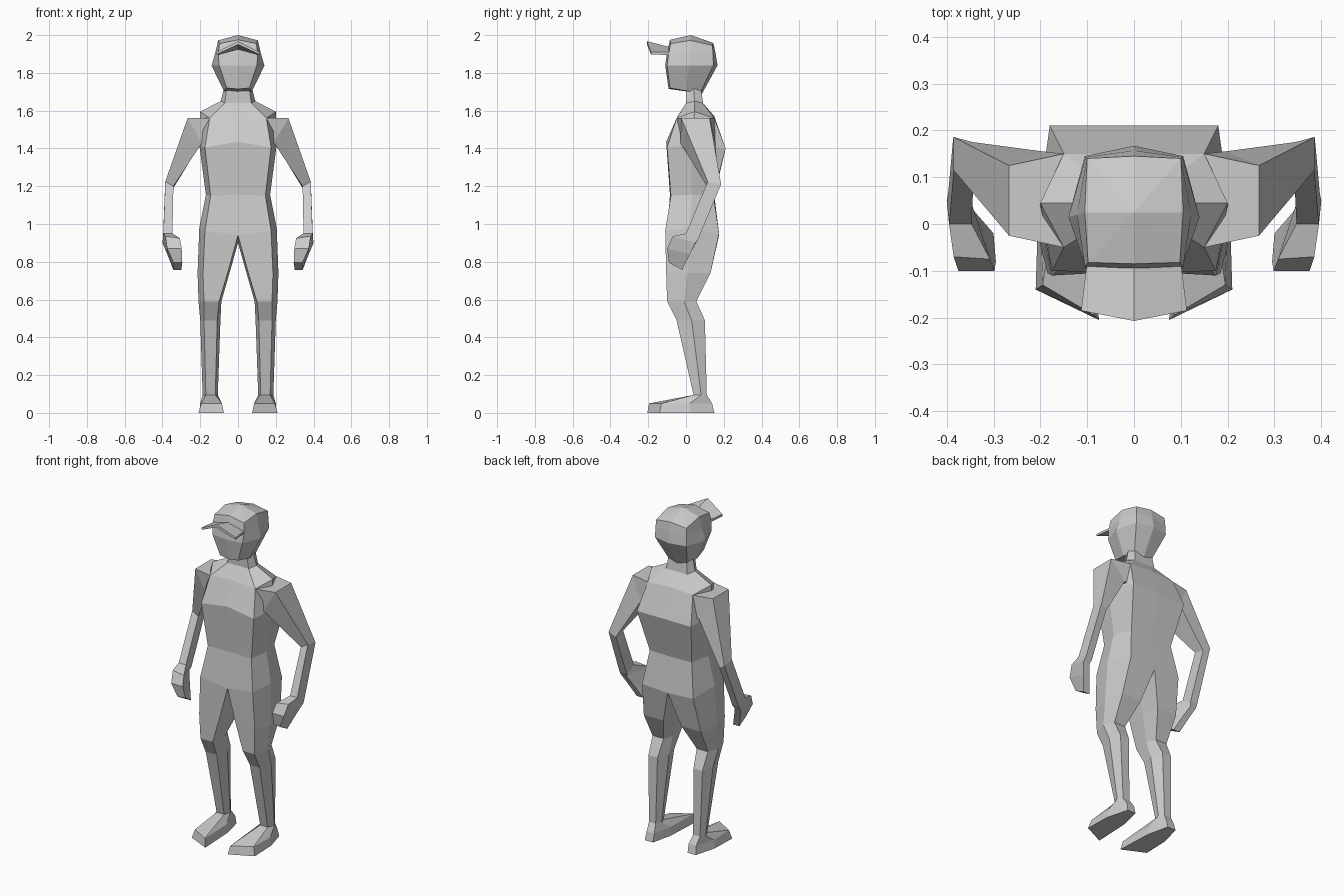
import bpy, bmesh


def loft(bm, rings, closed=False, cap_start=False, cap_end=False):
    """Skin a list of cross-sections with flat quads."""
    vs = [[bm.verts.new(p) for p in r] for r in rings]
    n = len(rings[0])
    for a, b in zip(vs, vs[1:]):
        for i in range(n if closed else n - 1):
            j = (i + 1) % n
            bm.faces.new((a[i], a[j], b[j], b[i]))
    if cap_start:
        bm.faces.new(vs[0])
    if cap_end:
        bm.faces.new(vs[-1])


def finish(name, bm):
    """Mirror the right half across x, weld, and make the object."""
    geom = bm.verts[:] + bm.edges[:] + bm.faces[:]
    dup = bmesh.ops.duplicate(bm, geom=geom)["geom"]
    for v in dup:
        if isinstance(v, bmesh.types.BMVert):
            v.co.x = -v.co.x
    bmesh.ops.remove_doubles(bm, verts=bm.verts[:], dist=0.0005)
    bmesh.ops.recalc_face_normals(bm, faces=bm.faces[:])
    me = bpy.data.meshes.new(name)
    bm.to_mesh(me)
    bm.free()
    ob = bpy.data.objects.new(name, me)
    bpy.context.collection.objects.link(ob)
    return ob


def level(z, *pts):
    return [(x, y, z) for x, y in pts]


# Body: half torso sections run front centre -> side -> back centre
hip = [(0, -.10, .94), (.175, -.11, .965), (.205, .02, .98), (.17, .175, .95), (0, .175, .94)]
torso = [
    hip,
    [(0, -.085, 1.155), (.145, -.08, 1.15), (.17, .03, 1.155), (.14, .145, 1.15), (0, .15, 1.15)],
    [(0, -.105, 1.435), (.175, -.10, 1.405), (.205, .03, 1.42), (.18, .21, 1.40), (0, .21, 1.40)],
    [(0, -.045, 1.57), (.15, -.05, 1.56), (.20, .045, 1.595), (.15, .15, 1.56), (0, .15, 1.57)],
    [(0, 0, 1.64), (.07, 0, 1.64), (.092, .045, 1.65), (.07, .09, 1.64), (0, .09, 1.64)],
    [(0, 0, 1.715), (.06, 0, 1.715), (.075, .04, 1.715), (.06, .08, 1.715), (0, .08, 1.715)],
]
# Legs and shoes share the hip section, plus one crotch point
leg = [
    hip + [(0, .04, .90)],
    level(.74, (.055, -.10), (.185, -.105), (.214, .01), (.19, .13), (.06, .13), (.045, .02)),
    level(.59, (.10, -.098), (.18, -.10), (.209, -.01), (.185, .055), (.11, .055), (.088, 0)),
    level(.49, (.11, -.045), (.18, -.05), (.20, .03), (.18, .10), (.12, .10), (.093, .03)),
    level(.095, (.12, .04), (.17, .04), (.187, .08), (.17, .11), (.125, .11), (.107, .08)),
    level(.05, (.085, -.195), (.195, -.13), (.20, .02), (.165, .138), (.115, .138), (.09, .02)),
    level(0, (.075, -.205), (.21, -.14), (.205, .02), (.17, .15), (.115, .15), (.085, .02)),
]
bm = bmesh.new()
loft(bm, torso)
loft(bm, leg, closed=True, cap_end=True)
finish("body", bm)

# Arms and hands: front-outer, back-outer, back-inner, front-inner
arm = [
    [(.15, -.05, 1.56), (.15, .15, 1.56), (.15, .15, 1.42), (.15, -.03, 1.42)],
    [(.267, -.025, 1.56), (.267, .125, 1.56), (.195, .155, 1.43), (.19, -.03, 1.43)],
    [(.385, .115, 1.225), (.386, .186, 1.21), (.345, .175, 1.185), (.342, .11, 1.20)],
    [(.395, 0, .95), (.397, .065, .92), (.352, .06, .915), (.347, 0, .95)],
    [(.385, -.07, .935), (.40, .05, .90), (.36, .05, .895), (.308, -.075, .925)],
    [(.375, -.10, .87), (.375, .02, .84), (.335, .02, .84), (.298, -.10, .87)],
    [(.34, -.09, .795), (.342, -.02, .757), (.30, -.02, .757), (.295, -.08, .795)],
]
bm = bmesh.new()
loft(bm, arm, closed=True, cap_start=True, cap_end=True)
finish("arms", bm)

# Head with the cap crown
crown = (0, .025, 2.0)
head = [
    [(0, -.092, 1.715), (.06, -.085, 1.72), (.075, 0, 1.705), (.06, .075, 1.695), (0, .085, 1.69)],
    [(0, -.11, 1.84), (.10, -.10, 1.84), (.14, .015, 1.838), (.105, .145, 1.84), (0, .167, 1.84)],
    [(0, -.10, 1.91), (.105, -.092, 1.90), (.122, .02, 1.90), (.103, .143, 1.90), (0, .157, 1.90)],
    [(0, -.085, 1.975), (.098, -.082, 1.955), (.105, .025, 1.972), (.10, .14, 1.945), (0, .145, 1.958)],
]
bm = bmesh.new()
loft(bm, head, cap_start=True)
top = [bm.verts.new(p) for p in head[-1]]
tip = bm.verts.new(crown)
for a, b in zip(top, top[1:]):
    bm.faces.new((a, b, tip))
finish("head", bm)

# Cap brim: upturned, peaked in the middle
bm = bmesh.new()
brim = [
    [(0, -.08, 1.935), (.10, -.08, 1.91), (.10, -.08, 1.895), (0, -.08, 1.92)],
    [(0, -.207, 1.968), (.113, -.185, 1.91), (.113, -.185, 1.897), (0, -.207, 1.95)],
]
loft(bm, brim)
for s in (brim[0], brim[1]):
    bm.faces.new([bm.verts.new(p) for p in s])
finish("cap_brim", bm)
